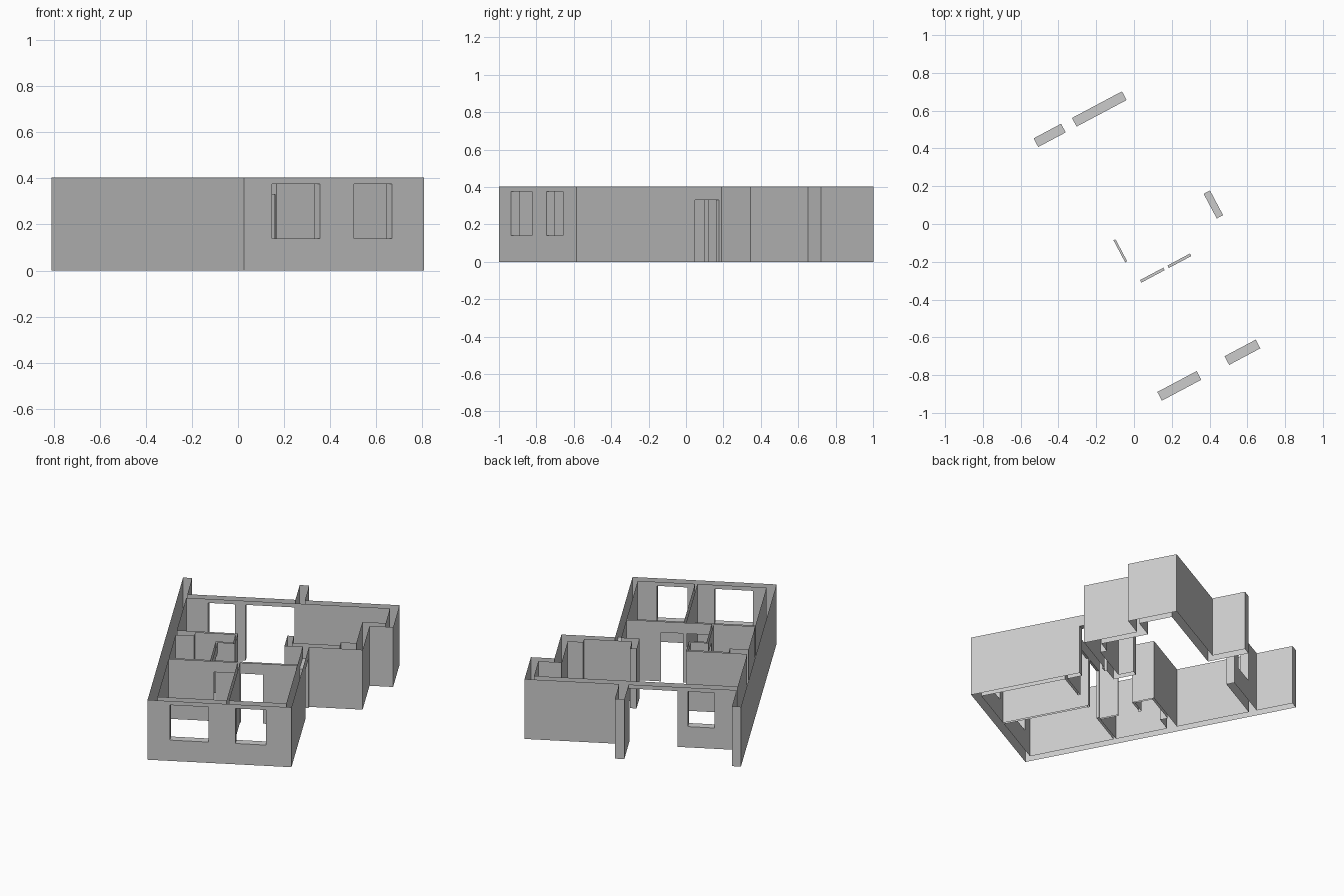
import bpy, bmesh, math
from mathutils import Vector

cube = bpy.data.objects.get("Cube")
if cube:
    bpy.data.objects.remove(cube, do_unlink=True)

HEIGHT, DOOR, SILL, HEAD = 0.403, 0.33, 0.14, 0.376
T = 0.052  # outer wall thickness
WIDTH, DEPTH, FAR = 0.885, 1.545, 1.36

# Plaster for every wall
plaster = bpy.data.materials.new("grey plaster")
plaster.use_nodes = True
grey = (0.6, 0.6, 0.6, 1)
plaster.diffuse_color = grey
plaster.node_tree.nodes["Principled BSDF"].inputs["Base Color"].default_value = grey


def wall(u0, u1, v0, v1, z0=0, z1=HEIGHT):
    return (u0, v0, z0), (u1, v1, z1)


# Outer shell: house block, side wing and rear stubs
outer = [
    wall(0, 0.055, 0, 1.781),                       # long left wall
    wall(0, WIDTH, 0, T),                           # front
    wall(0.847, WIDTH, 0, 0.9),                     # right
    wall(0.735, 1.215, 0.878, 0.925),               # wing front
    wall(0.735, 0.775, 0.878, 1.025),               # passage return
    wall(1.07, 1.215, 0.878, 0.97),                 # wing pier
    wall(1.165, 1.215, 0.878, 1.226 + T),           # wing side
    wall(1.165, FAR, 1.226, 1.226 + T),             # wing step
    wall(FAR - T, FAR, 1.226, DEPTH),               # wing far side
    wall(0, FAR, DEPTH - T, DEPTH),                 # back
    wall(0.72, 0.778, DEPTH - T, 1.76),             # terrace stub
]

# Thin partitions
inner = [
    wall(0.055, 0.847, 0.603, 0.618),               # room divider
    wall(0.48, 0.495, T, 0.603),                    # front divider
    wall(0.31, 0.322, 0.618, 0.89),                 # washroom side
    wall(0.31, 0.43, 0.876, 0.89),                  # alcove back
    wall(0.418, 0.43, 0.876, 1.02),                 # alcove side
    wall(0.055, 0.43, 1.005, 1.02),                 # rear divider
    wall(0.055, 0.17, 0.955, 1.005),                # duct
]

# Windows and doorways
openings = [
    wall(0.138, 0.374, 0, T, SILL, HEAD),
    wall(0.541, 0.728, 0, T, SILL, HEAD),
    wall(0.19, 0.355, DEPTH - T, DEPTH, SILL, HEAD),
    wall(0.42, 0.72, DEPTH - T, DEPTH, 0, HEAD),
    wall(0.847, WIDTH, 0.715, 0.863, 0, DOOR),
    wall(0.335, 0.475, 0.603, 0.618, 0, DOOR),
    wall(0.5, 0.635, 0.603, 0.618, 0, DOOR),
    wall(0.31, 0.322, 0.738, 0.87, 0, DOOR),
]

# Grid planes taken from every wall and opening edge
cuts = [sorted({round(p[a], 4) for box in outer + inner + openings for p in box})
        for a in range(3)]


def inside(point, boxes):
    return any(all(lo[a] < point[a] < hi[a] for a in range(3)) for lo, hi in boxes)


def owner(cell):
    """Which wall group fills a grid cell, if any."""
    if any(not 0 <= cell[a] < len(cuts[a]) - 1 for a in range(3)):
        return None
    mid = [(cuts[a][cell[a]] + cuts[a][cell[a] + 1]) / 2 for a in range(3)]
    if inside(mid, openings):
        return None
    return "outer_walls" if inside(mid, outer) else "inner_walls" if inside(mid, inner) else None


filled = {}
for i in range(len(cuts[0]) - 1):
    for j in range(len(cuts[1]) - 1):
        for k in range(len(cuts[2]) - 1):
            group = owner((i, j, k))
            if group:
                filled[i, j, k] = group


def build(name):
    """Skin the filled cells, leaving the wall tops and feet open."""
    bm = bmesh.new()
    verts = {}
    for cell, group in filled.items():
        if group != name:
            continue
        for a in range(3):
            b, c = (a + 1) % 3, (a + 2) % 3
            for side in (0, 1):
                other = list(cell)
                other[a] += 2 * side - 1
                open_end = a == 2 and not 0 <= other[2] < len(cuts[2]) - 1
                if tuple(other) in filled or open_end:
                    continue
                quad = []
                for db, dc in ((0, 0), (1, 0), (1, 1), (0, 1)):
                    key = list(cell)
                    key[a] += side
                    key[b] += db
                    key[c] += dc
                    key = tuple(key)
                    if key not in verts:
                        verts[key] = bm.verts.new(Vector([cuts[n][key[n]] for n in range(3)]))
                    quad.append(verts[key])
                bm.faces.new(quad if side else quad[::-1])
    bmesh.ops.dissolve_limit(bm, angle_limit=math.radians(1), verts=bm.verts[:],
                             edges=bm.edges[:], use_dissolve_boundaries=False)
    mesh = bpy.data.meshes.new(name)
    bm.to_mesh(mesh)
    bm.free()
    mesh.materials.append(plaster)
    obj = bpy.data.objects.new(name, mesh)
    obj.location = (0.026, -1, 0)
    obj.rotation_euler.z = math.radians(28)
    bpy.context.collection.objects.link(obj)


build("outer_walls")
build("inner_walls")
